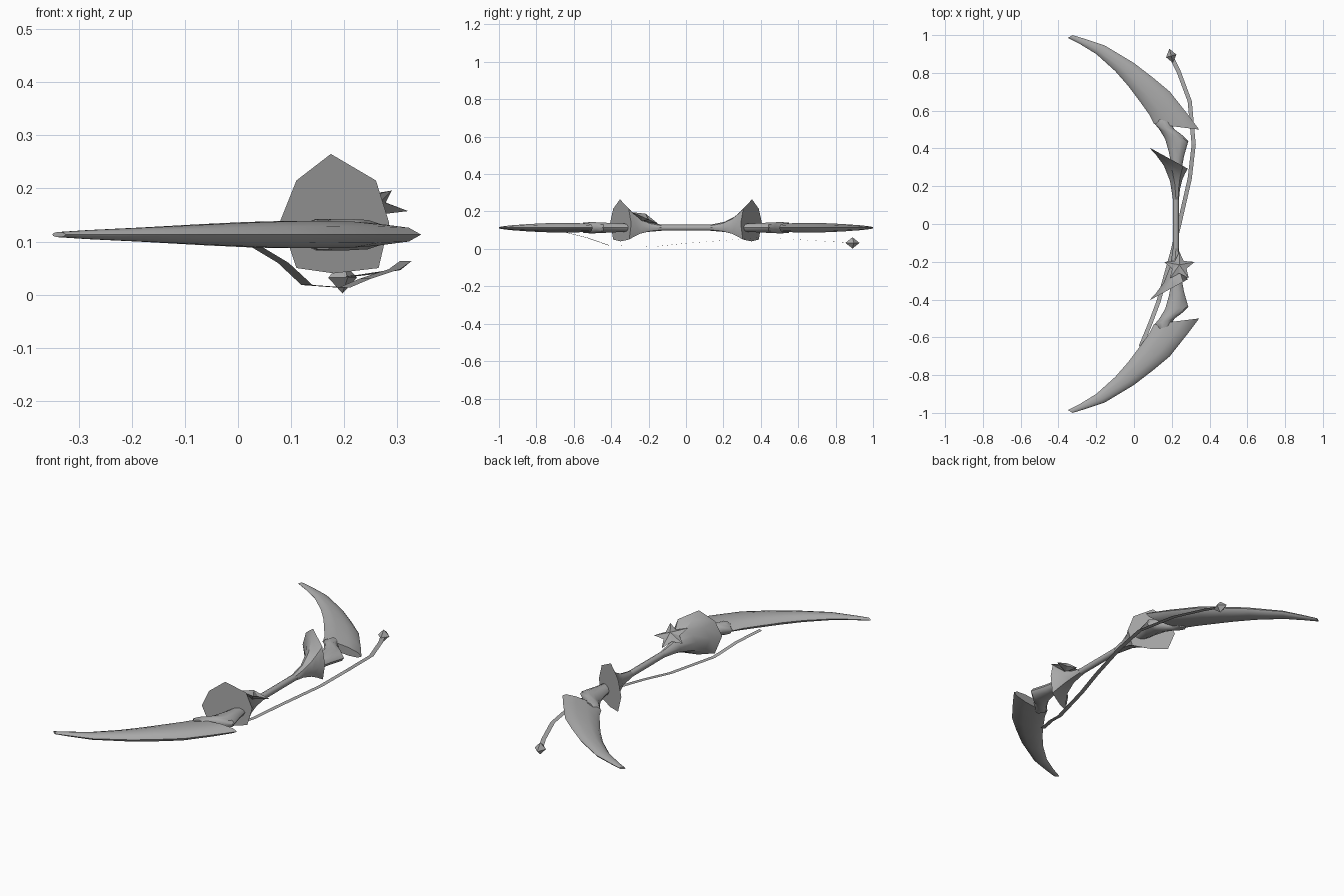
import bpy, bmesh, math
from mathutils import Vector, Matrix

cube = bpy.data.objects.get("Cube")
if cube:
    bpy.data.objects.remove(cube, do_unlink=True)

grey = bpy.data.materials.new("plain grey")
grey.use_nodes = True
GREY = (0.4, 0.4, 0.4, 1)
grey.diffuse_color = GREY
grey.node_tree.nodes["Principled BSDF"].inputs["Base Color"].default_value = GREY

AXIS_X, AXIS_Z = 0.222, 0.113


def finish(name, bm, mirror=False, smooth=None):
    bmesh.ops.recalc_face_normals(bm, faces=bm.faces)
    mesh = bpy.data.meshes.new(name)
    bm.to_mesh(mesh)
    bm.free()
    mesh.materials.append(grey)
    ob = bpy.data.objects.new(name, mesh)
    bpy.context.collection.objects.link(ob)
    if mirror:
        mod = ob.modifiers.new("Mirror", 'MIRROR')
        mod.use_axis = (False, True, False)
        mod.use_mirror_merge = False
    if smooth:
        bpy.ops.object.select_all(action='DESELECT')
        ob.select_set(True)
        bpy.context.view_layer.objects.active = ob
        bpy.ops.object.shade_smooth_by_angle(angle=math.radians(smooth))
    return ob


def skin(rings):
    """Bridge equal rings of points and cap both ends."""
    bm = bmesh.new()
    rows = [[bm.verts.new(p) for p in ring] for ring in rings]
    n = len(rows[0])
    for a, b in zip(rows, rows[1:]):
        for i in range(n):
            j = (i + 1) % n
            bm.faces.new((a[i], a[j], b[j], b[i]))
    bm.faces.new(rows[0])
    bm.faces.new(rows[-1])
    return bm


def oval(inner, outer, hz, n=10):
    """Elliptical section spanning two plan points."""
    a, b = Vector((*inner, AXIS_Z)), Vector((*outer, AXIS_Z))
    ring = []
    for i in range(n):
        t = math.tau * i / n
        ring.append((a + b) / 2 + (b - a) / 2 * math.cos(t) + Vector((0, 0, hz * math.sin(t))))
    return ring


# Straight grip
r = 0.016
finish("grip", skin([oval((AXIS_X - r, y), (AXIS_X + r, y), r, 8) for y in (-0.16, 0.16)]), smooth=50)

# Flared guards with a slanted, lopsided rim
rim = [(0.285, 0.135), (0.26, 0.215), (0.175, 0.265), (0.11, 0.215),
       (0.08, 0.14), (0.11, 0.05), (0.18, 0.04), (0.265, 0.05)]
rings = []
for t, spread in ((0, 0), (0.35, 0.12), (0.65, 0.38), (0.85, 0.7), (1, 1)):
    ring = []
    for i, (x, z) in enumerate(rim):
        a = math.tau * i / 8
        start = Vector((AXIS_X + r * math.cos(a), 0.13, AXIS_Z + r * math.sin(a)))
        end = Vector((x, 0.40 - 0.55 * (x - 0.09), z))
        p = start.lerp(end, spread)
        p.y = start.y + (end.y - start.y) * t
        ring.append(p)
    rings.append(ring)
finish("guard", skin(rings), mirror=True, smooth=40)

# Sockets that hold the blades
finish("socket", skin([oval(*s) for s in (
    ((0.20, 0.30), (0.25, 0.28), 0.020),
    ((0.185, 0.38), (0.265, 0.36), 0.025),
    ((0.165, 0.45), (0.288, 0.44), 0.029),
    ((0.135, 0.50), (0.25, 0.475), 0.031),
    ((0.11, 0.53), (0.215, 0.50), 0.031),
    ((0.13, 0.555), (0.19, 0.54), 0.029))]), mirror=True, smooth=40)

# Curved tapering blades
finish("blade", skin([oval(*s) for s in (
    ((0.105, 0.53), (0.345, 0.50), 0.022),
    ((0.08, 0.58), (0.285, 0.58), 0.026),
    ((0.03, 0.65), (0.19, 0.70), 0.027),
    ((-0.03, 0.73), (0.10, 0.775), 0.025),
    ((-0.10, 0.81), (0.0, 0.852), 0.021),
    ((-0.20, 0.90), (-0.155, 0.945), 0.014),
    ((-0.29, 0.955), (-0.27, 0.983), 0.009),
    ((-0.35, 0.985), (-0.325, 1.0), 0.005))]), mirror=True, smooth=50)

# Flat trailing ribbon
path = [Vector(p) for p in (
    (0.035, -0.65, 0.09), (0.085, -0.53, 0.06), (0.13, -0.41, 0.018),
    (0.20, -0.16, 0.013), (0.24, 0.0, 0.03), (0.295, 0.24, 0.048),
    (0.316, 0.42, 0.063), (0.295, 0.65, 0.046), (0.235, 0.81, 0.037), (0.20, 0.88, 0.033))]
bm = bmesh.new()
pairs = []
for i, p in enumerate(path):
    along = path[min(i + 1, len(path) - 1)] - path[max(i - 1, 0)]
    side = Vector((along.y, -along.x, 0)).normalized() * 0.011
    pairs.append((bm.verts.new(p - side), bm.verts.new(p + side)))
for (a, b), (c, d) in zip(pairs, pairs[1:]):
    bm.faces.new((a, b, d, c))
finish("ribbon", bm)

# Diamond charm on the ribbon end
bm = bmesh.new()
bmesh.ops.create_cone(bm, segments=4, radius1=1, radius2=0, depth=1,
                      matrix=Matrix.Translation((0, 0, 0.5)))
bmesh.ops.delete(bm, geom=[f for f in bm.faces if len(f.verts) == 4], context='FACES_ONLY')
bmesh.ops.mirror(bm, geom=bm.verts[:] + bm.edges[:] + bm.faces[:], axis='Z', merge_dist=0.001)
bmesh.ops.transform(bm, verts=bm.verts, matrix=Matrix.Translation((0.197, 0.89, 0.032))
                    @ Matrix.Rotation(0.25, 4, 'Z') @ Matrix.Diagonal((0.028, 0.039, 0.03, 1)))
finish("charm", bm)

# Faceted star resting on one guard
bm = bmesh.new()
points = []
for i in range(10):
    a = math.pi / 2 + math.pi * i / 5
    d = 0.04 if i % 2 else 0.085
    points.append(bm.verts.new((d * math.cos(a), d * math.sin(a), 0)))
for z in (0.022, -0.022):
    tip = bm.verts.new((0, 0, z))
    for i in range(10):
        bm.faces.new((points[i], points[(i + 1) % 10], tip))
bmesh.ops.transform(bm, verts=bm.verts, matrix=Matrix.Translation((0.24, -0.225, 0.168))
                    @ Matrix.Rotation(-0.42, 4, 'X'))
finish("star", bm)
